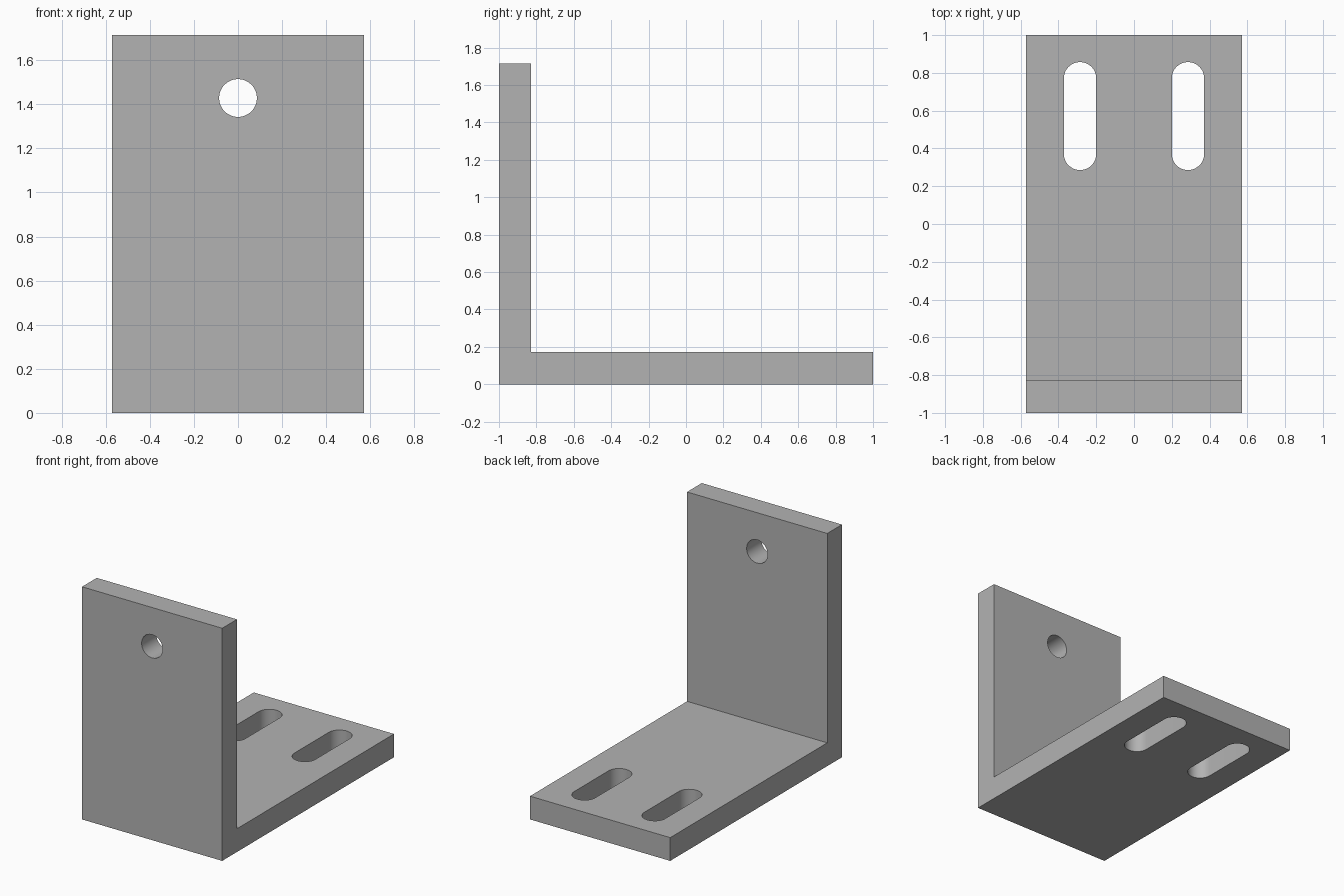
import bpy, bmesh, math
from mathutils import Matrix, Vector

if "Cube" in bpy.data.objects:
    bpy.data.objects.remove(bpy.data.objects["Cube"], do_unlink=True)

MM = 2 / 70                       # one design unit
WIDTH, DEPTH, HEIGHT, THICK = 40 * MM, 70 * MM, 60 * MM, 6 * MM
RADIUS = 3 * MM

steel = bpy.data.materials.new("steel_grey")
steel.use_nodes = True
GREY = (0.45, 0.45, 0.45, 1)
steel.diffuse_color = GREY
steel.node_tree.nodes["Principled BSDF"].inputs["Base Color"].default_value = GREY


def prism(name, outline, length, matrix):
    """Extrude a flat outline symmetrically along its local z, then place it."""
    bm = bmesh.new()
    face = bm.faces.new([bm.verts.new((x, y, -length / 2)) for x, y in outline])
    new = bmesh.ops.extrude_face_region(bm, geom=[face])["geom"]
    bmesh.ops.translate(bm, vec=Vector((0, 0, length)),
                        verts=[v for v in new if isinstance(v, bmesh.types.BMVert)])
    bm.transform(matrix)
    bmesh.ops.recalc_face_normals(bm, faces=bm.faces)
    mesh = bpy.data.meshes.new(name)
    bm.to_mesh(mesh)
    bm.free()
    mesh.materials.append(steel)
    obj = bpy.data.objects.new(name, mesh)
    bpy.context.collection.objects.link(obj)
    return obj


def capsule(radius, straight, steps=24):
    """Rounded slot outline, long in y."""
    points = []
    for side in (0, 1):
        for i in range(steps + 1):
            a = math.pi * (side + i / steps)
            shift = straight / 2 if side == 0 else -straight / 2
            points.append((radius * math.cos(a), radius * math.sin(a) + shift))
    return points


def circle(radius, steps=48):
    return [(radius * math.cos(math.tau * i / steps),
             radius * math.sin(math.tau * i / steps)) for i in range(steps)]


# L-shaped bracket: side profile in (y, z), extruded across x
back, front = DEPTH / 2, -DEPTH / 2
profile = [(front, 0), (back, 0), (back, THICK), (front + THICK, THICK),
           (front + THICK, HEIGHT), (front, HEIGHT)]
yz_to_x = Matrix(((0, 0, 1, 0), (1, 0, 0, 0), (0, 1, 0, 0), (0, 0, 0, 1)))
bracket = prism("angle_bracket", profile, WIDTH, yz_to_x)

# Cutters: two slots in the base, one round hole in the upright
cutters = [prism("slot_cutter", capsule(RADIUS, 14 * MM), THICK * 2,
                 Matrix.Translation((side * 10 * MM, 20 * MM, THICK / 2)))
           for side in (-1, 1)]
cutters.append(prism("hole_cutter", circle(RADIUS), THICK * 2,
                     Matrix.Translation((0, front + THICK / 2, 50 * MM))
                     @ Matrix.Rotation(math.pi / 2, 4, "X")))

for cutter in cutters:
    cutter.hide_render = True
    mod = bracket.modifiers.new("cut", "BOOLEAN")
    mod.operation, mod.solver, mod.object = "DIFFERENCE", "EXACT", cutter

# Bake the cuts and drop the cutters
bpy.context.view_layer.update()
graph = bpy.context.evaluated_depsgraph_get()
cut_mesh = bpy.data.meshes.new_from_object(bracket.evaluated_get(graph))
bracket.modifiers.clear()
bracket.data = cut_mesh
for cutter in cutters:
    bpy.data.objects.remove(cutter, do_unlink=True)

# Smooth hole walls, sharp plate edges
bpy.ops.object.select_all(action="DESELECT")
bracket.select_set(True)
bpy.context.view_layer.objects.active = bracket
bpy.ops.object.shade_smooth_by_angle(angle=math.radians(30))
